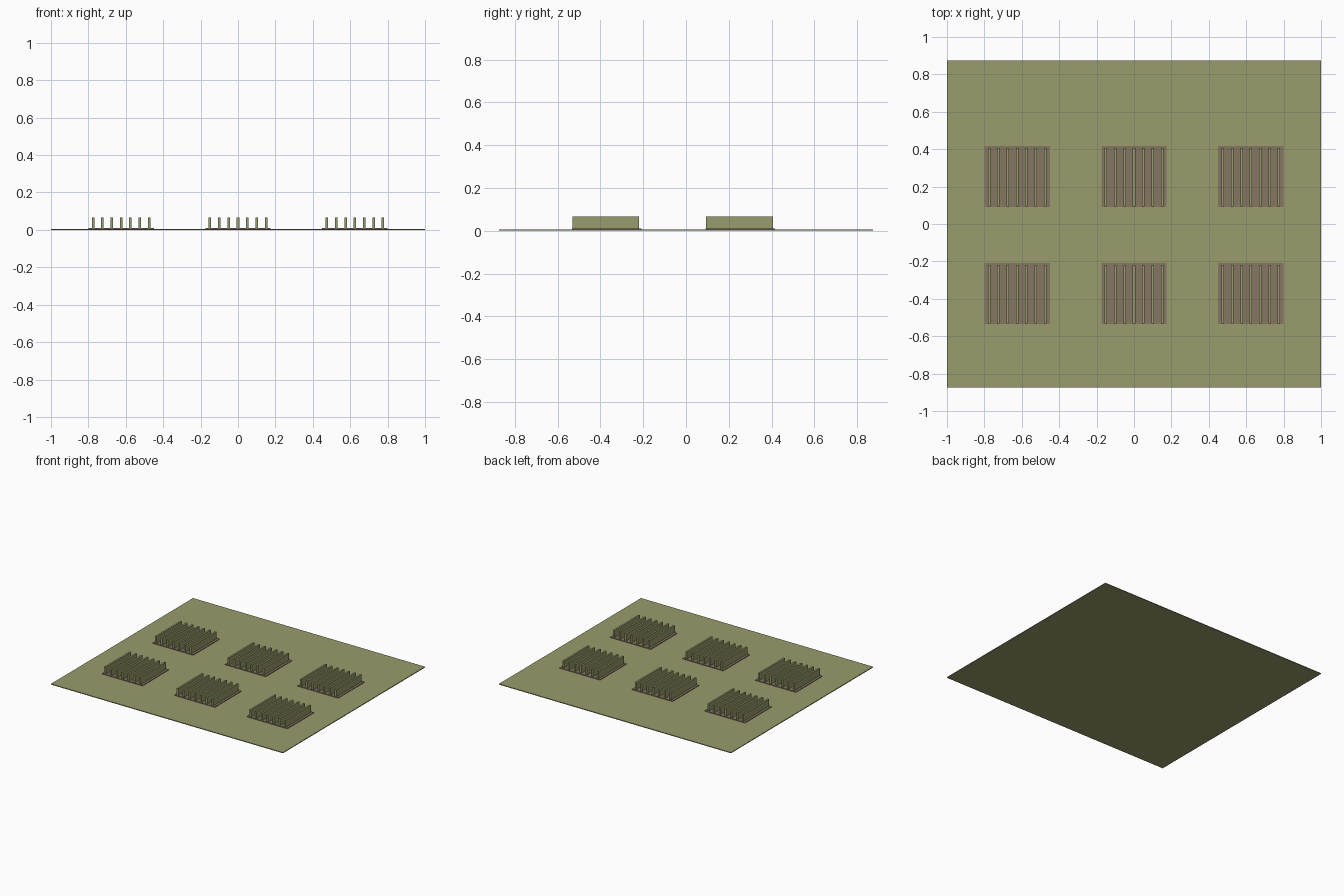
import bpy

if "Cube" in bpy.data.objects:
    bpy.data.objects.remove(bpy.data.objects["Cube"])


def make_material(name, rgb):
    m = bpy.data.materials.new(name)
    m.diffuse_color = (*rgb, 1.0)
    m.use_nodes = True
    m.node_tree.nodes["Principled BSDF"].inputs["Base Color"].default_value = m.diffuse_color
    return m


OLIVE = make_material("olive", (0.314, 0.333, 0.150))
BROWN = make_material("dull brown", (0.235, 0.185, 0.125))


def box(name, x0, x1, y0, y1, z0, z1, material):
    """Axis-aligned box from its limits."""
    bpy.ops.mesh.primitive_cube_add(
        size=1, location=((x0 + x1) / 2, (y0 + y1) / 2, (z0 + z1) / 2))
    o = bpy.context.object
    o.name = name
    o.scale = (x1 - x0, y1 - y0, z1 - z0)
    bpy.ops.object.transform_apply(location=False, rotation=False, scale=True)
    o.data.materials.append(material)
    return o


PLATE_TOP = 0.006
PAD_TOP = 0.011
FIN_TOP = 0.066
FIN_HALF = 0.0068
FIN_PITCH = 0.05

# Thin ground plate
box("base_plate", -1, 1, -0.875, 0.875, 0, PLATE_TOP, OLIVE)

# Two rows of three finned blocks
for row, cy in enumerate((-0.375, 0.25)):
    for col, cx in enumerate((-0.625, 0.0, 0.625)):
        tag = f"{row + 1}_{col + 1}"
        # Pad under the fins, a little longer at the back
        box(f"pad_{tag}", cx - 0.175, cx + 0.175, cy - 0.159, cy + 0.166,
            PLATE_TOP - 0.002, PAD_TOP, BROWN)
        # Seven upright fins
        for i in range(7):
            fx = cx + (i - 3) * FIN_PITCH
            box(f"fin_{tag}_{i + 1}", fx - FIN_HALF, fx + FIN_HALF,
                cy - 0.156, cy + 0.156, PAD_TOP - 0.002, FIN_TOP, OLIVE)
